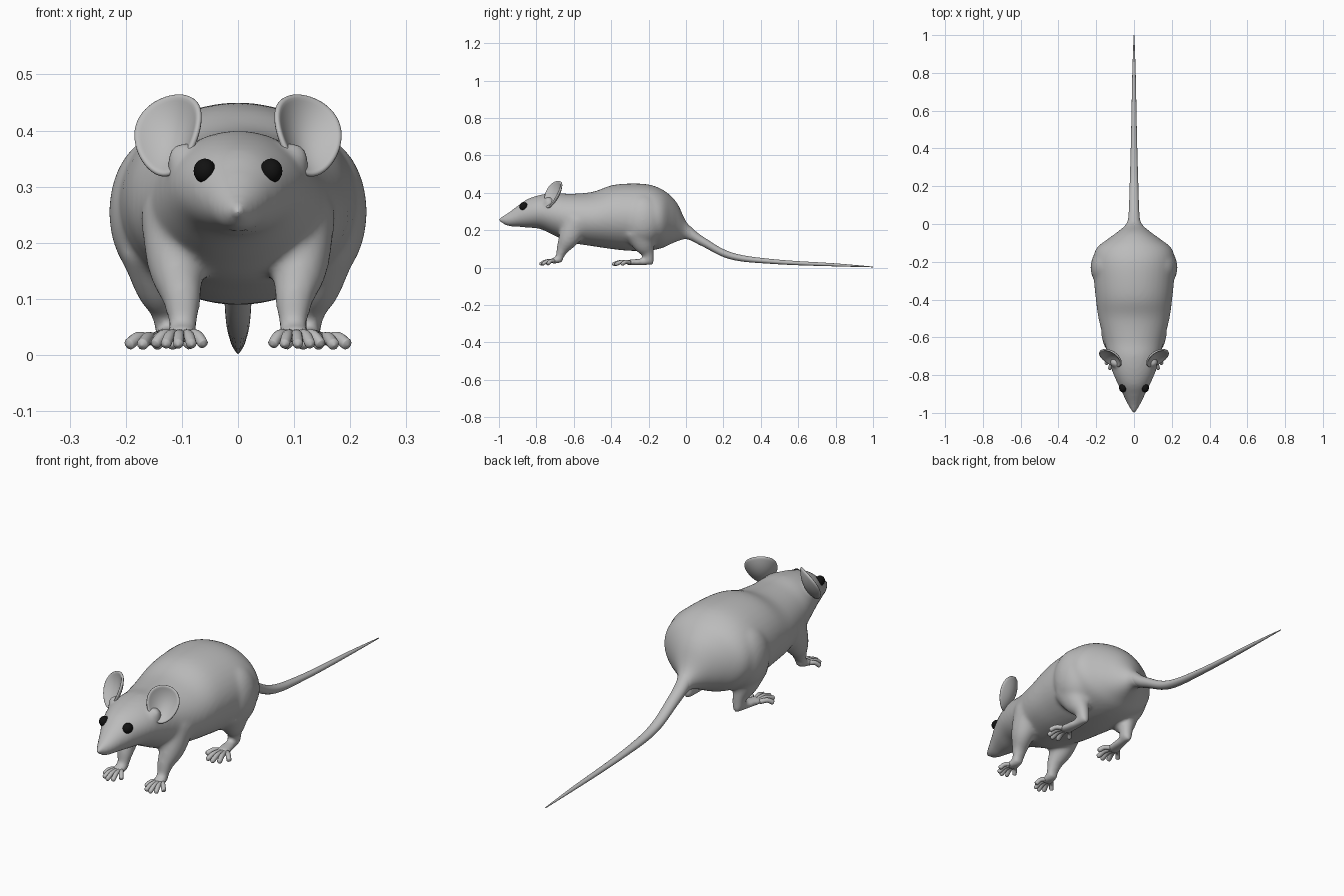
import bpy, bmesh
from math import sin, cos, pi, radians
from mathutils import Vector, Matrix, Euler

cube = bpy.data.objects.get("Cube")
if cube:
    bpy.data.objects.remove(cube, do_unlink=True)


def material(name, rgb, rough):
    m = bpy.data.materials.new(name)
    m.use_nodes = True
    m.diffuse_color = (*rgb, 1)
    node = m.node_tree.nodes["Principled BSDF"]
    node.inputs["Base Color"].default_value = (*rgb, 1)
    node.inputs["Roughness"].default_value = rough
    return m


grey = material("soft grey", (0.5, 0.5, 0.5), 0.6)
black = material("eye black", (0.006, 0.006, 0.006), 0.5)


def finish(bm, name, mat):
    bmesh.ops.recalc_face_normals(bm, faces=bm.faces)
    for f in bm.faces:
        f.smooth = True
    mesh = bpy.data.meshes.new(name)
    bm.to_mesh(mesh)
    bm.free()
    mesh.materials.append(mat)
    ob = bpy.data.objects.new(name, mesh)
    bpy.context.scene.collection.objects.link(ob)
    return ob


def spline(rows, steps):
    """Catmull-Rom resampling of rows of numbers."""
    out = []
    for i in range(len(rows) - 1):
        a, b, c, d = (rows[min(max(j, 0), len(rows) - 1)] for j in range(i - 1, i + 3))
        for s in range(steps):
            t = s / steps
            out.append([q + 0.5 * t * (r - p + t * (2*p - 5*q + 4*r - e + t * (3*(q - r) + e - p)))
                        for p, q, r, e in zip(a, b, c, d)])
    return out + [list(rows[-1])]


def loft(bm, rows, steps=4, sides=16, upright=False):
    """Rows are x, y, z, half width, half height; rings follow the path."""
    pts = spline(rows, steps)
    rings = []
    for i, (x, y, z, w, h) in enumerate(pts):
        ahead, behind = pts[min(i + 1, len(pts) - 1)], pts[max(i - 1, 0)]
        t = Vector((0, 1, 0)) if upright else (Vector(ahead[:3]) - Vector(behind[:3])).normalized()
        side = (Vector((1, 0, 0)) - t * t.x).normalized()
        up = side.cross(t)
        rings.append([bm.verts.new(Vector((x, y, z)) + side * w * cos(2*pi*k/sides)
                                   + up * h * sin(2*pi*k/sides)) for k in range(sides)])
    for r, q in zip(rings, rings[1:]):
        for k in range(sides):
            n = (k + 1) % sides
            bm.faces.new((r[k], r[n], q[n], q[k]))
    bm.faces.new(rings[0])
    bm.faces.new(rings[-1])


def ball(bm, centre, radii):
    bmesh.ops.create_icosphere(bm, subdivisions=4, radius=1,
                               matrix=Matrix.Translation(centre) @ Matrix.Diagonal((*radii, 1)))


def mirror(ob):
    ob.modifiers.new("Mirror", "MIRROR").use_axis[0] = True


# Torso and head: y, centre height, half width, half height
torso = [(-1.004, .256, .006, .006), (-.985, .256, .017, .018), (-.95, .258, .036, .036),
         (-.9, .275, .06, .056), (-.85, .29, .085, .076), (-.78, .298, .115, .091),
         (-.7, .285, .138, .115), (-.62, .265, .158, .13), (-.5, .26, .188, .145),
         (-.4, .27, .202, .17), (-.3, .27, .212, .18), (-.2, .268, .217, .177),
         (-.13, .262, .2, .158), (-.08, .255, .14, .128), (-.04, .238, .085, .095),
         (0, .2, .042, .048), (.05, .165, .027, .032), (.08, .14, .014, .018)]
bm = bmesh.new()
loft(bm, [(0, *r) for r in torso], sides=40, upright=True)

for s in (1, -1):
    # Front legs with palms
    loft(bm, [(s*x, y, z, w, h) for x, y, z, w, h in (
        (.105, -.58, .25, .07, .08), (.11, -.625, .16, .052, .058),
        (.1, -.66, .1, .035, .034), (.098, -.675, .055, .027, .02))])
    loft(bm, [(s*.098, -.66, .042, .02, .014), (s*.1, -.69, .04, .028, .018),
              (s*.103, -.725, .034, .03, .014)])
    # Thighs, shins and soles
    ball(bm, (s*.13, -.23, .255), (.1, .115, .14))
    loft(bm, [(s*x, y, z, w, h) for x, y, z, w, h in (
        (.145, -.25, .2, .07, .09), (.138, -.225, .125, .048, .06),
        (.126, -.205, .08, .031, .036), (.122, -.2, .035, .025, .027))])
    loft(bm, [(s*.12, -.172, .03, .016, .015), (s*.128, -.25, .03, .027, .018),
              (s*.138, -.32, .027, .036, .014)])
    # Ear roots
    ball(bm, (s*.095, -.735, .345), (.033, .026, .035))

body = finish(bm, "body", grey)
remesh = body.modifiers.new("Fuse", "REMESH")
remesh.mode = 'VOXEL'
remesh.voxel_size = .0085
remesh.use_smooth_shade = True
soft = body.modifiers.new("Soften", "SMOOTH")
soft.factor = .5
soft.iterations = 14

# Tail
bm = bmesh.new()
loft(bm, [(0, y, z, w, h) for y, z, w, h in (
    (-.02, .218, .04, .045), (.02, .187, .032, .037), (.06, .158, .028, .03), (.1, .134, .026, .026),
    (.2, .078, .023, .021), (.3, .05, .02, .017), (.45, .034, .016, .013),
    (.6, .024, .013, .011), (.8, .015, .009, .008), (1, .004, .002, .002))],
     steps=5, sides=20, upright=True)
finish(bm, "tail", grey)


def toes(name, root, tips, r):
    bm = bmesh.new()
    root = Vector(root)
    for x, y in tips:
        tip = Vector((x, y, .017))
        start = root + Vector(((x - root.x) * .35, 0, 0))
        mid = start.lerp(tip, .5) + Vector((0, 0, .009))
        near = mid.lerp(tip, .75)
        loft(bm, [(*start, r, r), (*mid, r, r), (*near, r, r),
                  (*near.lerp(tip, .6), r * .8, r * .8), (*tip, r * .15, r * .15)], sides=12)
    mirror(finish(bm, name, grey))


toes("front_toes", (.101, -.705, .036),
     ((.06, -.745), (.082, -.776), (.107, -.784), (.13, -.772), (.15, -.742)), .0095)
toes("hind_toes", (.136, -.3, .027),
     ((.082, -.345), (.115, -.388), (.144, -.395), (.172, -.382), (.197, -.345)), .0105)

# Ears: cupped discs, narrower at the base
bm = bmesh.new()
place = Matrix.Translation((.122, -.71, .392)) @ Euler(
    (radians(-24), radians(8), radians(28))).to_matrix().to_4x4()
seg, count = 32, 8
centre = bm.verts.new(place @ Vector((0, .022, 0)))
last = None
for i in range(1, count + 1):
    r = i / count
    ring = []
    for k in range(seg):
        u, v = r * cos(2*pi*k/seg), r * sin(2*pi*k/seg)
        ring.append(bm.verts.new(place @ Vector((
            u * .066 * (1 + .18 * v), .022 * (1 - r * r) - .012 * u * u, v * .08))))
    for k in range(seg):
        n = (k + 1) % seg
        if last:
            bm.faces.new((last[k], last[n], ring[n], ring[k]))
        else:
            bm.faces.new((centre, ring[k], ring[n]))
    last = ring
ears = finish(bm, "ears", grey)
thick = ears.modifiers.new("Thickness", "SOLIDIFY")
thick.thickness = .011
thick.offset = 0
rounding = ears.modifiers.new("Rounding", "SUBSURF")
rounding.levels = rounding.render_levels = 1
mirror(ears)

# Eyes
bm = bmesh.new()
ball(bm, (.059, -.868, .328), (.02, .023, .022))
mirror(finish(bm, "eyes", black))
